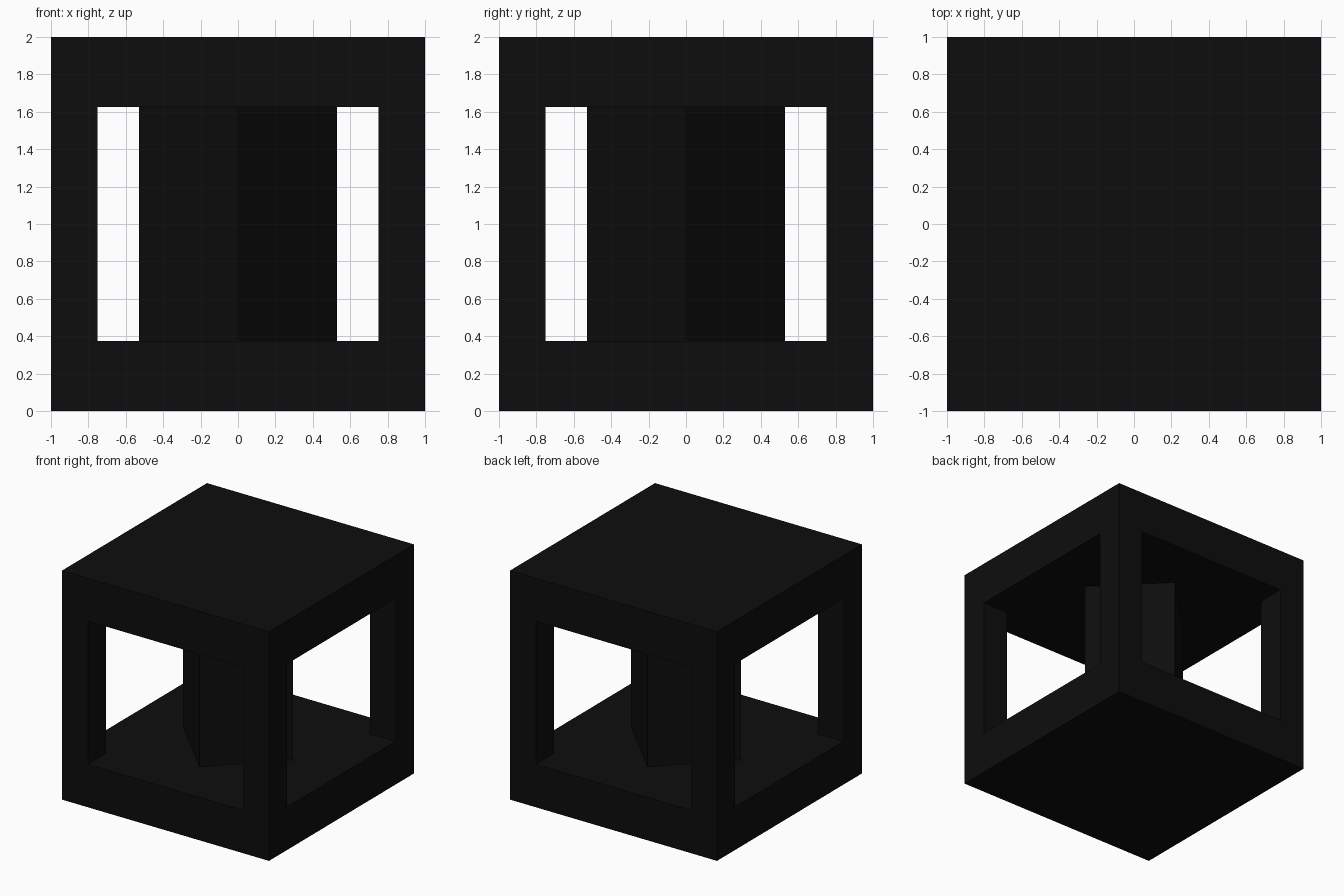
import bpy
import math

default = bpy.data.objects.get("Cube")
if default:
    bpy.data.objects.remove(default, do_unlink=True)

# Single near-black colour
black = bpy.data.materials.new("near_black")
black.use_nodes = True
colour = (0.004, 0.004, 0.004, 1.0)
black.diffuse_color = colour
black.node_tree.nodes["Principled BSDF"].inputs["Base Color"].default_value = colour


def box(name, size, turn=0.0):
    """Box centred on the middle of the model, optionally turned about z."""
    bpy.ops.mesh.primitive_cube_add(size=1, location=(0, 0, 1), rotation=(0, 0, turn))
    obj = bpy.context.object
    obj.name = name
    obj.scale = size
    bpy.ops.object.transform_apply(location=False, rotation=False, scale=True)
    obj.data.materials.append(black)
    return obj


opening_width = 1.5
opening_height = 1.25

# Outer frame: base slab, roof slab and four corner posts in one body
frame = box("frame", (2, 2, 2))

# Openings cut through from front to back and from side to side
for name, size in (("front_opening", (opening_width, 3, opening_height)),
                   ("side_opening", (3, opening_width, opening_height))):
    cutter = box(name, size)
    cutter.hide_render = True
    cut = frame.modifiers.new(name, "BOOLEAN")
    cut.operation = "DIFFERENCE"
    cut.solver = "EXACT"
    cut.object = cutter
    bpy.context.view_layer.objects.active = frame
    bpy.ops.object.modifier_apply(modifier=cut.name)
    bpy.data.objects.remove(cutter, do_unlink=True)

# Square centre column, turned so its corners point along the axes
box("centre_column", (0.75, 0.75, opening_height), math.radians(45))
